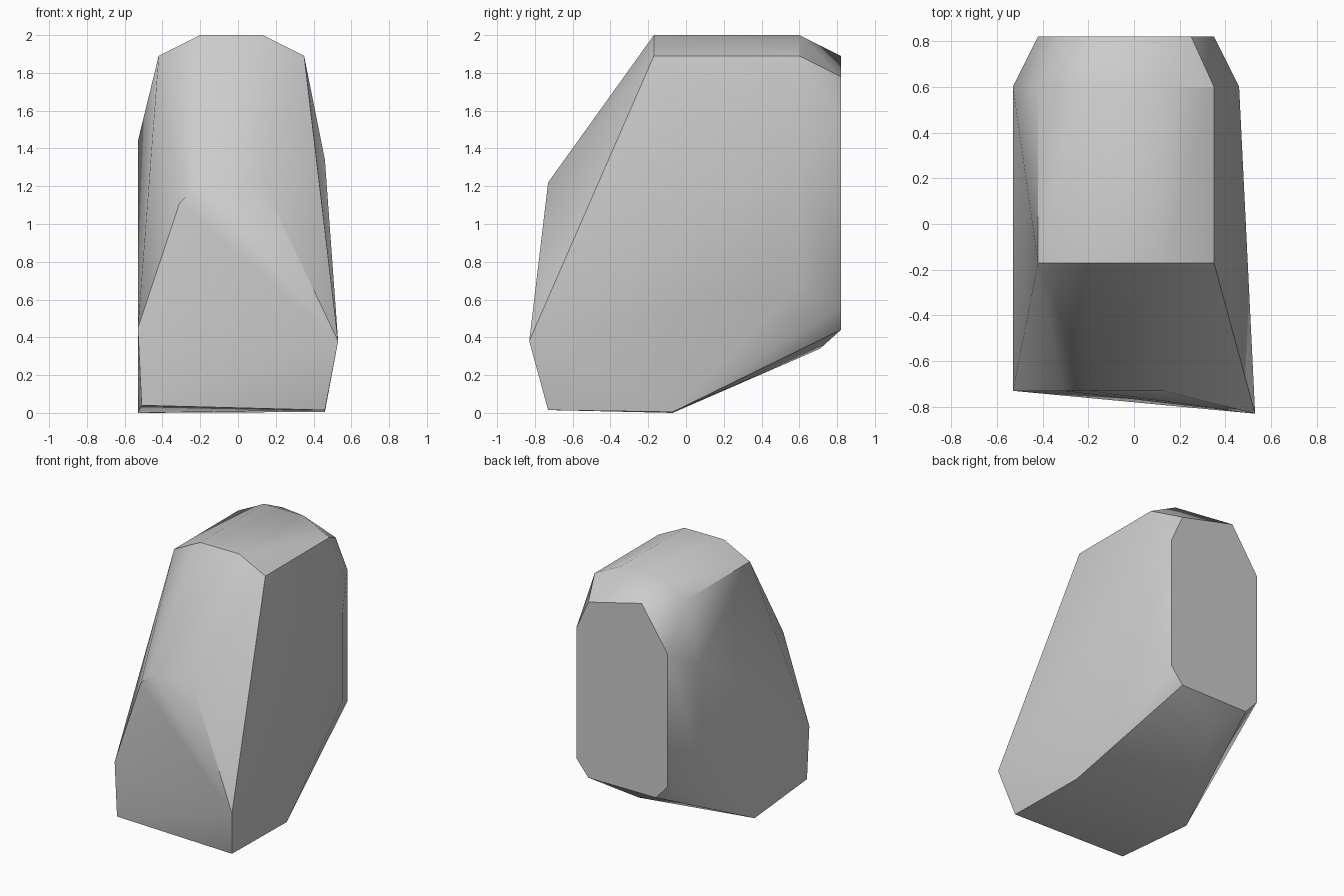
import bpy
import bmesh
import math

# Remove the default cube only
default_cube = bpy.data.objects.get("Cube")
if default_cube:
    bpy.data.objects.remove(default_cube, do_unlink=True)


def make_material(name, color):
    material = bpy.data.materials.new(name)
    material.use_nodes = True
    material.diffuse_color = color
    material.node_tree.nodes["Principled BSDF"].inputs["Base Color"].default_value = color
    return material


def outline_at_depth(outline, depth):
    """Place an (x, z) outline on a plane facing front or back."""
    return [(x, depth, z) for x, z in outline]


def hull_object(name, corners, material):
    """Wrap a closed convex skin around the given corners."""
    mesh = bpy.data.meshes.new(name)
    bm = bmesh.new()
    for corner in corners:
        bm.verts.new(corner)
    result = bmesh.ops.convex_hull(bm, input=bm.verts[:])
    loose = [item for item in result["geom_interior"] + result["geom_unused"]
             if isinstance(item, bmesh.types.BMVert)]
    bmesh.ops.delete(bm, geom=list(set(loose)), context="VERTS")
    # Merge flat triangles into clean facets
    bmesh.ops.dissolve_limit(bm, angle_limit=math.radians(1),
                             verts=bm.verts[:], edges=bm.edges[:])
    bmesh.ops.recalc_face_normals(bm, faces=bm.faces[:])
    bm.to_mesh(mesh)
    bm.free()
    mesh.materials.append(material)
    rock = bpy.data.objects.new(name, mesh)
    bpy.context.collection.objects.link(rock)
    return rock


# Main planes of the boulder
LEFT, RIGHT = -0.53, 0.46
BACK, SHOULDER, CREST, FRONT = 0.82, 0.60, -0.17, -0.73
BASE = -0.07

corners = []

# Rounded crest running from front to back
crest_outline = [(-0.42, 1.89), (-0.2, 2), (0.13, 2), (0.35, 1.89)]
for depth in (CREST, SHOULDER):
    corners += outline_at_depth(crest_outline, depth)

# Flat back facet with clipped corners
back_outline = [(-0.2, 1.89), (0.25, 1.78), (0.35, 1.56), (0.35, 0.56),
                (0.25, 0.44), (-0.32, 0.44), (-0.42, 0.55), (-0.42, 1.56)]
corners += outline_at_depth(back_outline, BACK)

# Bulging side corners just ahead of the back facet
side_outline = [(LEFT, 1.44), (LEFT, 0.67), (RIGHT, 1.34), (RIGHT, 0.67)]
corners += outline_at_depth(side_outline, SHOULDER)

# Front facet: peak, left flank and the protruding lower corner
front_outline = [(-0.31, 1.11), (-0.2, 1.22), (0.13, 1.22),
                 (LEFT, 0.45), (-0.51, 0.04), (RIGHT, 0.015)]
corners += outline_at_depth(front_outline, FRONT)
corners.append((0.53, -0.83, 0.38))

# Underside resting edge and the chin below the back facet
corners += outline_at_depth([(LEFT, 0), (RIGHT, 0.005)], BASE)
corners.append((-0.1, 0.71, 0.34))

stone_grey = make_material("stone grey", (0.6, 0.6, 0.6, 1))
boulder = hull_object("boulder", corners, stone_grey)

# Soften shallow facets while keeping the hard edges
bpy.ops.object.select_all(action="DESELECT")
boulder.select_set(True)
bpy.context.view_layer.objects.active = boulder
bpy.ops.object.shade_smooth_by_angle(angle=math.radians(30))
